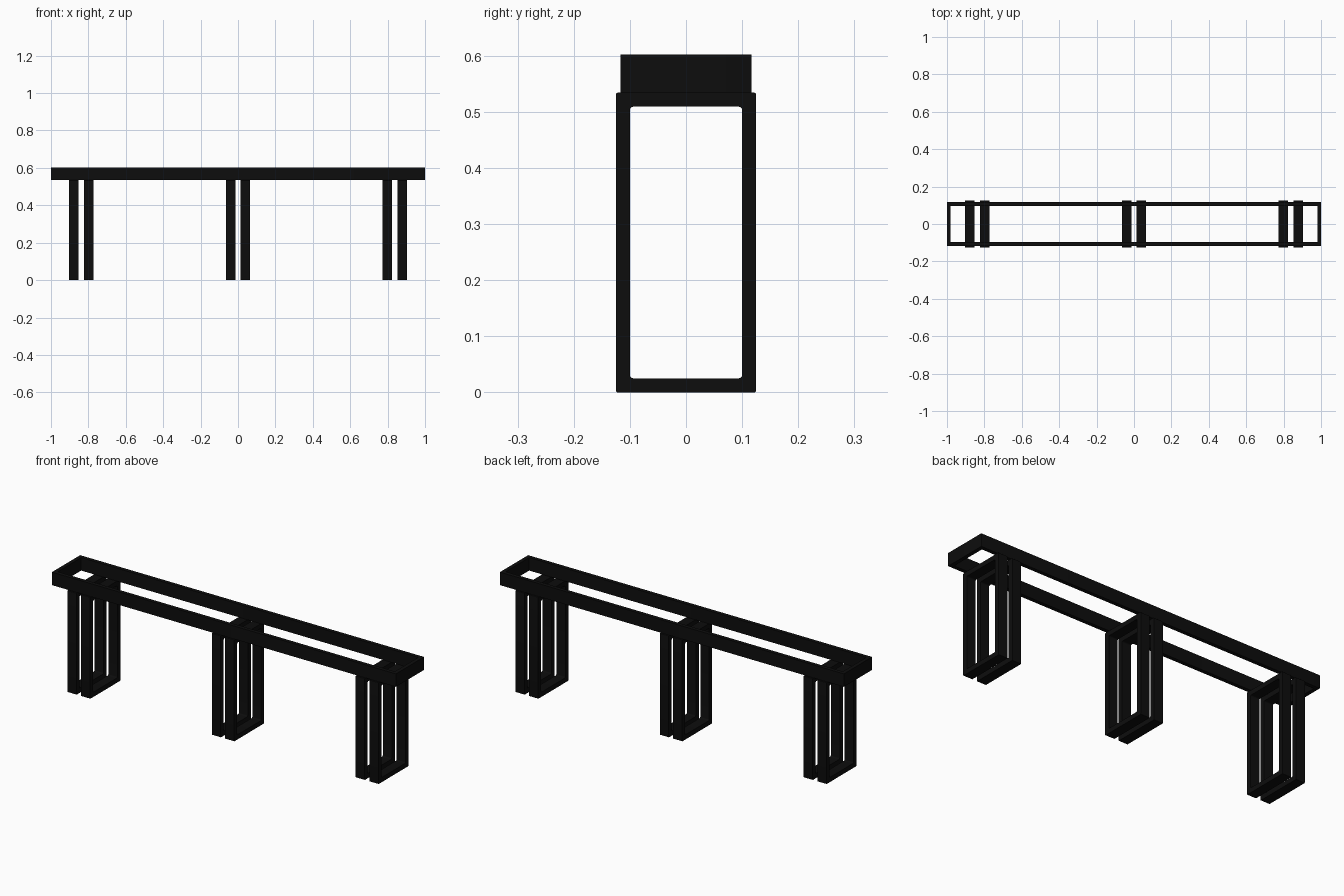
import bpy, bmesh, math
from mathutils import Vector

if "Cube" in bpy.data.objects:
    bpy.data.objects.remove(bpy.data.objects["Cube"])

black = bpy.data.materials.new("black metal")
black.diffuse_color = (0.004, 0.004, 0.004, 1)
black.use_nodes = True
black.node_tree.nodes["Principled BSDF"].inputs["Base Color"].default_value = black.diffuse_color


def outline(hw, hh, r, steps=4):
    """Rounded rectangle as a list of 2D points."""
    pts = []
    for k, (sx, sy) in enumerate([(1, 1), (-1, 1), (-1, -1), (1, -1)]):
        for i in range(steps + 1):
            a = math.pi / 2 * (k + i / steps)
            pts.append((sx * (hw - r) + r * math.cos(a),
                        sy * (hh - r) + r * math.sin(a)))
    return pts


def ring(name, hw, hh, wall, depth, r_out, r_in, place):
    """Rectangular loop of flat bar; place maps (u, v, w) to 3D."""
    bm = bmesh.new()
    loops = []
    for pts, w in ((outline(hw, hh, r_out), -depth / 2),
                   (outline(hw, hh, r_out), depth / 2),
                   (outline(hw - wall, hh - wall, r_in), depth / 2),
                   (outline(hw - wall, hh - wall, r_in), -depth / 2)):
        loops.append([bm.verts.new(place(u, v, w)) for u, v in pts])
    n = len(loops[0])
    for a in range(4):
        A, B = loops[a], loops[(a + 1) % 4]
        for i in range(n):
            j = (i + 1) % n
            bm.faces.new((A[i], A[j], B[j], B[i]))
    bmesh.ops.recalc_face_normals(bm, faces=bm.faces)
    me = bpy.data.meshes.new(name)
    bm.to_mesh(me)
    bm.free()
    me.materials.append(black)
    ob = bpy.data.objects.new(name, me)
    bpy.context.collection.objects.link(ob)
    bpy.context.view_layer.objects.active = ob
    ob.select_set(True)
    bpy.ops.object.shade_smooth_by_angle(angle=math.radians(35))
    ob.select_set(False)
    return ob


# long open frame on top
ring("top_frame", 1.0, 0.117, 0.02, 0.068, 0.001, 0.001,
     lambda u, v, w: Vector((u, v, 0.568 + w)))

# three pairs of upright leg loops
for side in (-1, 1):
    for label, x in (("outer", 0.878), ("inner", 0.798), ("middle", 0.039)):
        ring(f"{label}_leg_loop_{'left' if side < 0 else 'right'}",
             0.125, 0.267, 0.025, 0.052, 0.003, 0.006,
             lambda u, v, w, c=side * x: Vector((c + w, u, 0.267 + v)))
